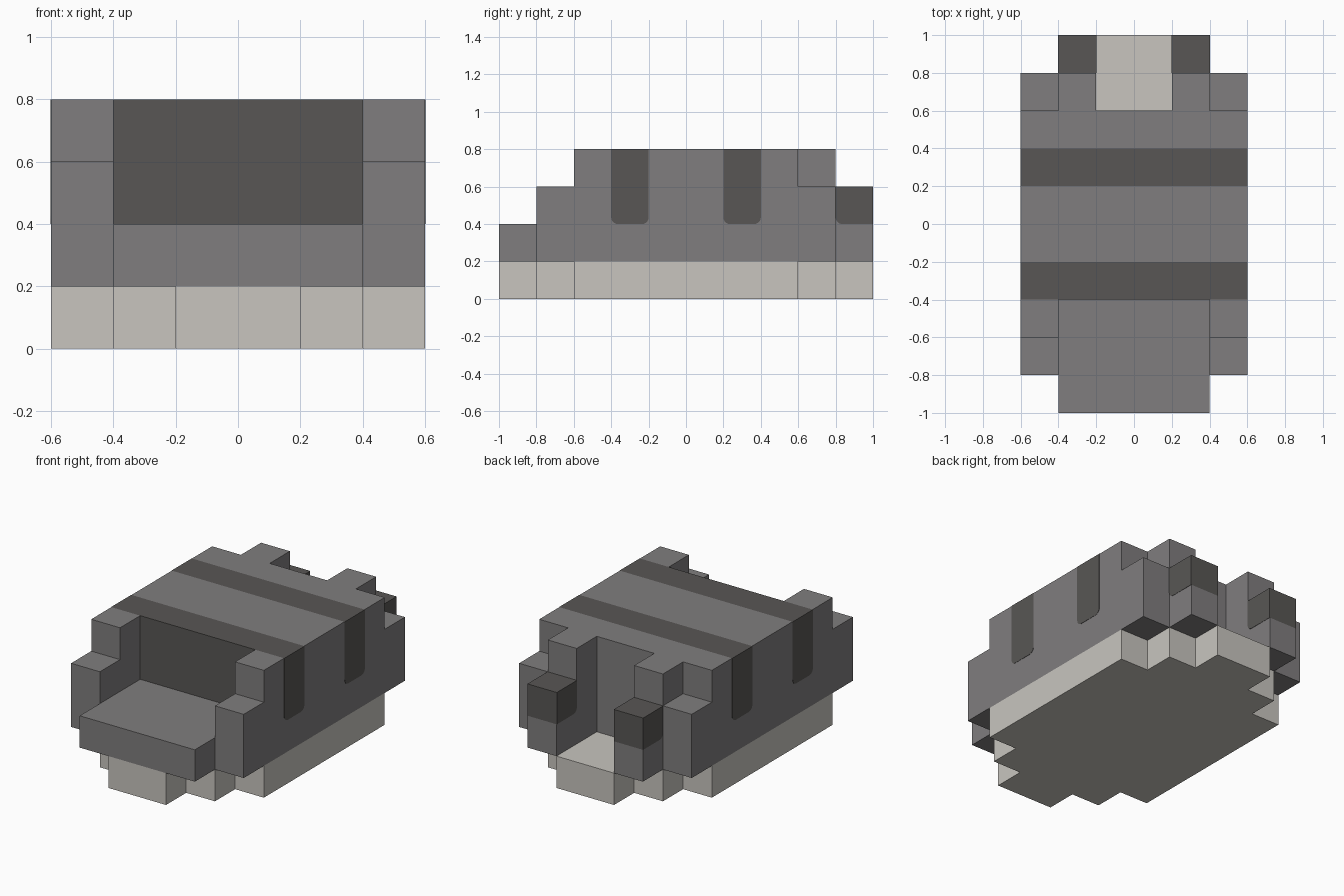
import bpy, bmesh, math
from mathutils import Vector

if "Cube" in bpy.data.objects:
    bpy.data.objects.remove(bpy.data.objects["Cube"])

S = 0.2  # block size


def material(name, rgb):
    m = bpy.data.materials.new(name)
    m.use_nodes = True
    m.diffuse_color = (*rgb, 1)
    m.node_tree.nodes["Principled BSDF"].inputs["Base Color"].default_value = (*rgb, 1)
    return m


grey = material("body grey", (0.215, 0.207, 0.21))
dark = material("dark grey", (0.098, 0.094, 0.089))
pale = material("pale stone", (0.58, 0.56, 0.52))


def part_at(x, y, z):
    """Which part fills the block centred here, if any."""
    ax, ay = abs(x), abs(y)
    if ax > 0.6 or ay > 1 or z < 0 or z > 0.8:
        return None
    if z < 0.2:                                   # stepped base
        return "base" if ax + ay < 1.1 else None
    if ax > 0.4:                                  # side walls
        top = 0 if ay > 0.8 else 0.6 if ay > 0.6 else 0.8
    elif y < -0.4:                                # bonnet
        top = 0.4
    elif y > 0.6 and ax < 0.2:                    # rear notch
        top = 0
    elif y > 0.8:                                 # rear corners and lamps
        if 0.4 < z < 0.6:
            return "tail_lights"
        top = 0.4
    else:                                         # cabin
        top = 0.8
    return "body" if z < top else None


def finish(name, bm, mats):
    mesh = bpy.data.meshes.new(name)
    bm.to_mesh(mesh)
    bm.free()
    for m in mats:
        mesh.materials.append(m)
    obj = bpy.data.objects.new(name, mesh)
    bpy.context.collection.objects.link(obj)


def build_blocks(name, mats, colour_rule):
    """Outer skin of all blocks of one part, merged into large flat faces."""
    bm = bmesh.new()
    for i in range(-3, 3):
        for j in range(-5, 5):
            for k in range(4):
                c = Vector((i + 0.5, j + 0.5, k + 0.5)) * S
                if part_at(*c) != name:
                    continue
                for axis in range(3):
                    for sign in (-1, 1):
                        n, u = Vector(), Vector()
                        n[axis], u[(axis + 1) % 3] = sign, 1
                        if part_at(*(c + n * S)):
                            continue
                        v = n.cross(u)
                        mid = c + n * S / 2
                        corners = [(-1, -1), (1, -1), (1, 1), (-1, 1)]
                        f = bm.faces.new([bm.verts.new(mid + (u * a + v * b) * S / 2)
                                          for a, b in corners])
                        f.material_index = colour_rule(mid, n)
    bmesh.ops.remove_doubles(bm, verts=bm.verts, dist=0.001)
    bmesh.ops.dissolve_limit(bm, angle_limit=0.01, verts=bm.verts,
                             edges=bm.edges, delimit={'MATERIAL'})
    finish(name, bm, mats)


def body_colour(p, n):
    roof_stripe = n.z > 0 and p.z > 0.7 and 0.2 < abs(p.y) < 0.4
    windscreen = n.y < 0 and p.z > 0.4 and abs(p.x) < 0.4 and -0.5 < p.y < -0.3
    return int(roof_stripe or windscreen)


build_blocks("base", [pale], lambda p, n: 0)
build_blocks("body", [grey, dark], body_colour)
# Lamp flanks stay grey so the rounded plates below give them their shape
build_blocks("tail_lights", [grey, dark], lambda p, n: int(n.x == 0))


def side_plate(name, x, out, y0, y1, z0, z1, round_far=True, r=0.035, thick=0.002):
    """Thin dark plate on a side wall with rounded lower corners."""
    arc = [math.radians(a) for a in range(0, 91, 15)]
    pts = [(y1, z1), (y0, z1)]
    pts += [(y0 + r - r * math.cos(a), z0 + r - r * math.sin(a)) for a in arc]
    if round_far:
        pts += [(y1 - r + r * math.sin(a), z0 + r - r * math.cos(a)) for a in arc]
    else:
        pts.append((y1, z0))
    bm = bmesh.new()
    face = bm.faces.new([bm.verts.new((x, y, z)) for y, z in pts])
    ext = bmesh.ops.extrude_face_region(bm, geom=[face])
    verts = [g for g in ext["geom"] if isinstance(g, bmesh.types.BMVert)]
    bmesh.ops.translate(bm, verts=verts, vec=(out * thick, 0, 0))
    bmesh.ops.recalc_face_normals(bm, faces=bm.faces)
    finish(name, bm, [dark])


for side, s in (("left", 1), ("right", -1)):
    # Stripes running down the sides
    side_plate("front_stripe_" + side, 0.6 * s, s, -0.4, -0.2, 0.4, 0.8)
    side_plate("rear_stripe_" + side, 0.6 * s, s, 0.2, 0.4, 0.4, 0.8)
    # Lamp flanks, outer and inner
    side_plate("lamp_outer_" + side, 0.4 * s, s, 0.8, 1.0, 0.4, 0.6, False)
    side_plate("lamp_inner_" + side, 0.2 * s, -s, 0.8, 1.0, 0.4, 0.6, False)
